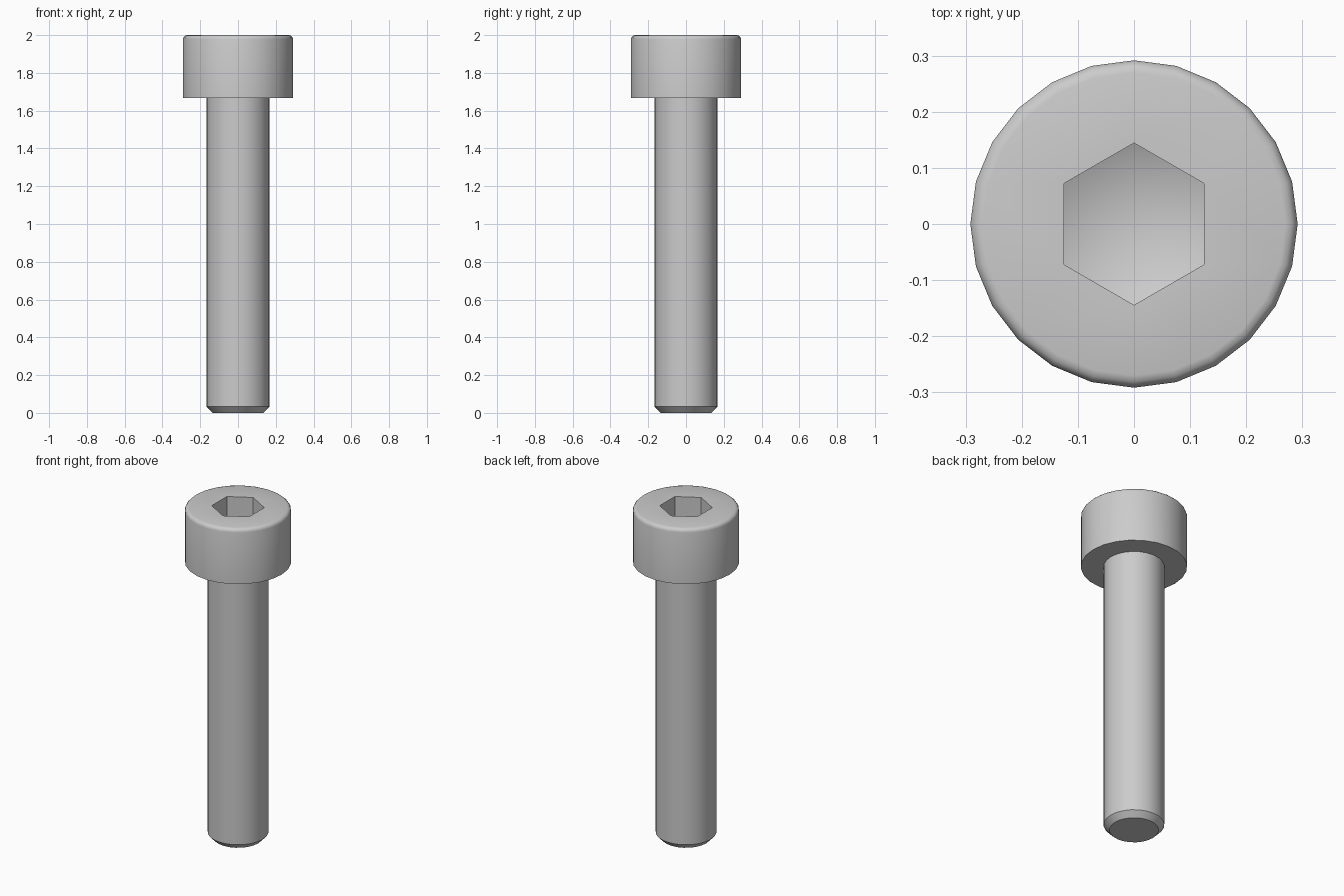
import bpy, bmesh, math

if "Cube" in bpy.data.objects:
    bpy.data.objects.remove(bpy.data.objects["Cube"])

SIDES = 24
steel = bpy.data.materials.new("steel_grey")
steel.diffuse_color = (0.6, 0.6, 0.6, 1)
steel.use_nodes = True
steel.node_tree.nodes["Principled BSDF"].inputs["Base Color"].default_value = steel.diffuse_color

bm = bmesh.new()


def ring(radius, z, n=SIDES, start=0.0):
    return [bm.verts.new((radius * math.cos(start + 2 * math.pi * i / n),
                          radius * math.sin(start + 2 * math.pi * i / n), z))
            for i in range(n)]


def join(a, b):
    n = len(a)
    for i in range(n):
        bm.faces.new((a[i], a[(i + 1) % n], b[(i + 1) % n], b[i]))


# Shank with chamfered tip, flat head underside, head wall
profile = [(0.135, 0), (0.1667, 0.033), (0.1667, 1.6667),
           (0.2917, 1.6667), (0.2917, 1.978)]
# Rounded rim of the head
FILLET = 0.022
for a in (30, 60, 90):
    t = math.radians(a)
    profile.append((0.2917 - FILLET + FILLET * math.cos(t),
                    2 - FILLET + FILLET * math.sin(t)))

rings = [ring(r, z) for r, z in profile]
bm.faces.new(rings[0][::-1])
for lower, upper in zip(rings, rings[1:]):
    join(lower, upper)

# Flat head top around the hexagonal opening, one piece per hexagon side
rim = rings[-1]
mouth = ring(0.1443, 2, 6, math.radians(30))
for k in range(6):
    arc = [rim[(2 + 4 * k + j) % SIDES] for j in range(5)]
    bm.faces.new(arc + [mouth[(k + 1) % 6], mouth[k]])

# Socket walls and shallow pointed floor
floor = ring(0.1443, 1.8333, 6, math.radians(30))
join(mouth, floor)
tip = bm.verts.new((0, 0, 1.763))
for k in range(6):
    bm.faces.new((floor[k], floor[(k + 1) % 6], tip))

bmesh.ops.recalc_face_normals(bm, faces=bm.faces)
mesh = bpy.data.meshes.new("socket_bolt")
bm.to_mesh(mesh)
bm.free()
mesh.materials.append(steel)
bolt = bpy.data.objects.new("socket_bolt", mesh)
bpy.context.collection.objects.link(bolt)

# Smooth round surfaces, sharp rims
bpy.context.view_layer.objects.active = bolt
bolt.select_set(True)
bpy.ops.object.shade_smooth_by_angle(angle=math.radians(32))
